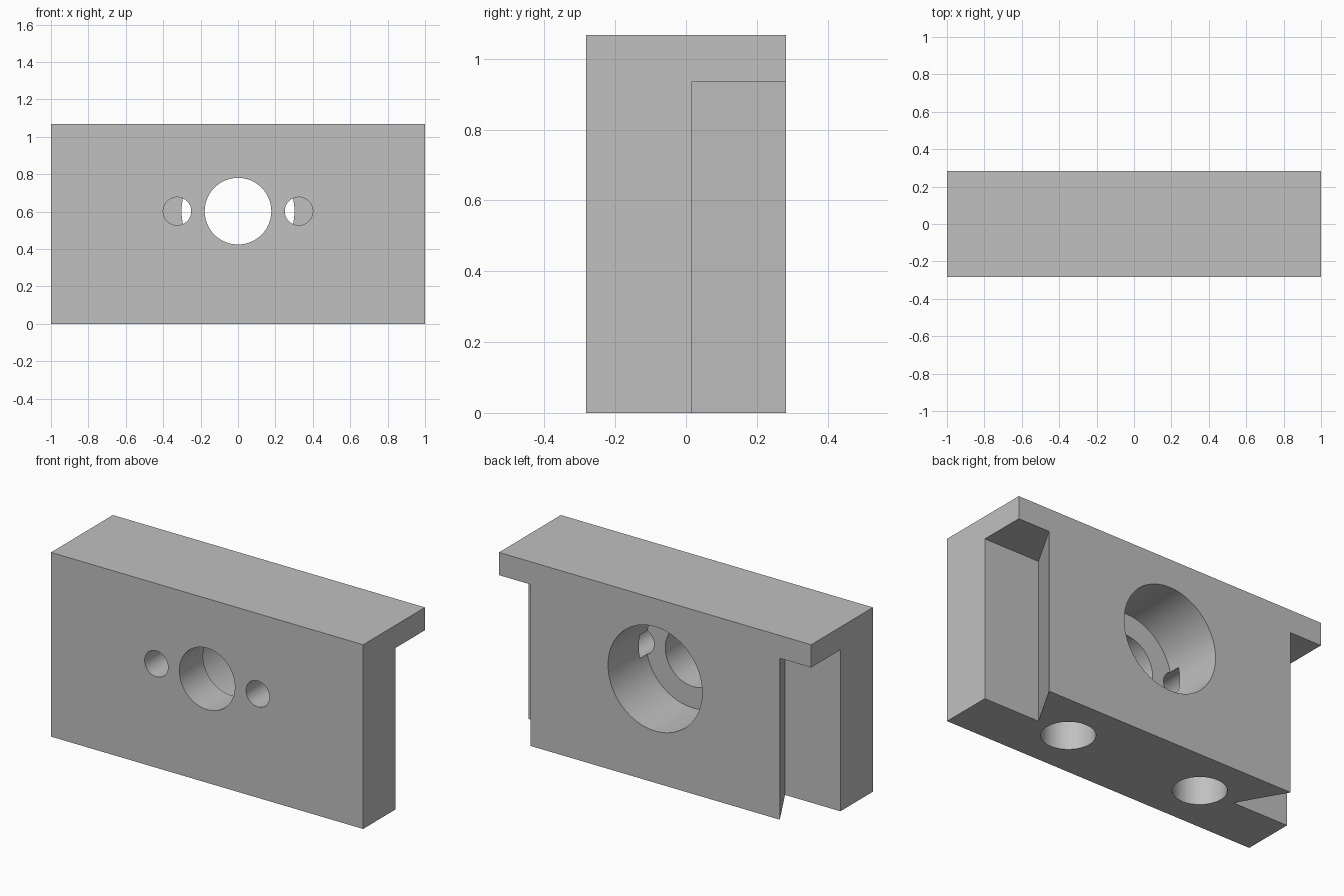
import bpy
import bmesh
from mathutils import Matrix, Vector

cube = bpy.data.objects.get("Cube")
if cube:
    bpy.data.objects.remove(cube, do_unlink=True)

HALF_DEPTH = 0.283
HEIGHT = 1.067
BORE_Z = 0.602

grey = bpy.data.materials.new("machined grey")
grey.use_nodes = True
colour = (0.53, 0.53, 0.53, 1)
grey.diffuse_color = colour
grey.node_tree.nodes["Principled BSDF"].inputs["Base Color"].default_value = colour


def add_object(name, bm):
    bmesh.ops.recalc_face_normals(bm, faces=bm.faces)
    mesh = bpy.data.meshes.new(name)
    bm.to_mesh(mesh)
    bm.free()
    mesh.materials.append(grey)
    obj = bpy.data.objects.new(name, mesh)
    bpy.context.collection.objects.link(obj)
    return obj


def prism(name, outline, low, high):
    """Extrude an outline in the ground plane between two heights."""
    bm = bmesh.new()
    face = bm.faces.new([bm.verts.new((x, y, low)) for x, y in outline])
    made = bmesh.ops.extrude_face_region(bm, geom=[face])["geom"]
    verts = [v for v in made if isinstance(v, bmesh.types.BMVert)]
    bmesh.ops.translate(bm, verts=verts, vec=(0, 0, high - low))
    return add_object(name, bm)


def cylinder(name, radius, start, end):
    """Round cutter between two points."""
    start, end = Vector(start), Vector(end)
    axis = end - start
    turn = axis.to_track_quat("Z", "Y").to_matrix().to_4x4()
    bm = bmesh.new()
    bmesh.ops.create_cone(bm, cap_ends=True, segments=96, radius1=radius,
                          radius2=radius, depth=axis.length,
                          matrix=Matrix.Translation((start + end) / 2) @ turn)
    return add_object(name, bm)


def cut(target, cutter):
    cutter.hide_render = True
    mod = target.modifiers.new("cut", "BOOLEAN")
    mod.operation = "DIFFERENCE"
    mod.solver = "EXACT"
    mod.object = cutter
    bpy.context.view_layer.objects.active = target
    bpy.ops.object.modifier_apply(modifier=mod.name)
    bpy.data.objects.remove(cutter, do_unlink=True)


# Solid block
block = prism("mounting_block",
              [(-1, -HALF_DEPTH), (1, -HALF_DEPTH), (1, HALF_DEPTH), (-1, HALF_DEPTH)],
              0, HEIGHT)

# Dovetail rebates, vertical sockets and front pin holes on both sides
for side in (-1, 1):
    rebate = [(1.1, 0.015), (0.645, 0.015), (0.858, 0.385), (1.1, 0.385)]
    cut(block, prism("rebate_cutter", [(side * x, y) for x, y in rebate], -0.1, 0.935))
    cut(block, cylinder("socket_cutter", 0.14, (side * 0.435, 0, -0.1), (side * 0.435, 0, 0.42)))
    cut(block, cylinder("pin_hole_cutter", 0.075, (side * 0.325, -0.4, BORE_Z),
                        (side * 0.325, 0, BORE_Z)))

# Central bore with a wide counterbore at the back
cut(block, cylinder("bore_cutter", 0.178, (0, -0.4, BORE_Z), (0, 0.4, BORE_Z)))
cut(block, cylinder("counterbore_cutter", 0.302, (0, -0.065, BORE_Z), (0, 0.4, BORE_Z)))

# Smooth bores with crisp edges
bpy.ops.object.select_all(action="DESELECT")
block.select_set(True)
bpy.context.view_layer.objects.active = block
bpy.ops.object.shade_smooth_by_angle()
